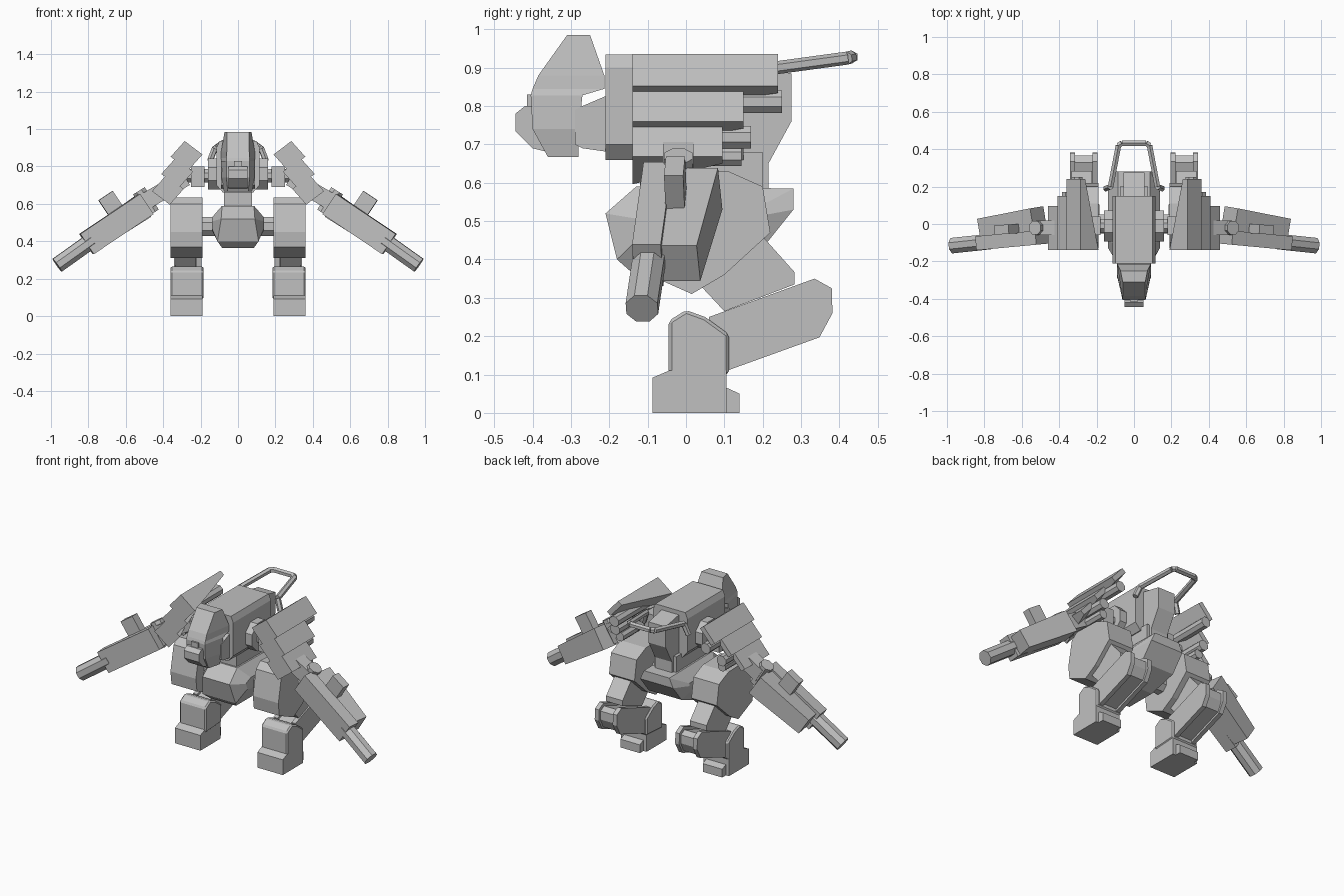
import bpy, bmesh, math
from mathutils import Vector

if "Cube" in bpy.data.objects:
    bpy.data.objects.remove(bpy.data.objects["Cube"])

grey = bpy.data.materials.new("armour grey")
grey.diffuse_color = (0.53, 0.53, 0.53, 1)
grey.use_nodes = True
grey.node_tree.nodes["Principled BSDF"].inputs["Base Color"].default_value = grey.diffuse_color


def finish(name, bm, mirror=False, bevel=0):
    bmesh.ops.recalc_face_normals(bm, faces=bm.faces)
    me = bpy.data.meshes.new(name)
    bm.to_mesh(me)
    bm.free()
    me.materials.append(grey)
    ob = bpy.data.objects.new(name, me)
    bpy.context.collection.objects.link(ob)
    if bevel:
        m = ob.modifiers.new("bevel", 'BEVEL')
        m.width, m.segments = bevel, 1
    if mirror:
        ob.modifiers.new("mirror", 'MIRROR')
    return ob


def loft(name, rings, **kw):
    """Skin closed rings of equal length and cap both ends."""
    bm = bmesh.new()
    vs = [[bm.verts.new(p) for p in r] for r in rings]
    n = len(rings[0])
    for a, b in zip(vs, vs[1:]):
        for i in range(n):
            j = (i + 1) % n
            bm.faces.new((a[i], a[j], b[j], b[i]))
    bm.faces.new(vs[0])
    bm.faces.new(vs[-1])
    return finish(name, bm, **kw)


def side_prism(name, yz, x0, x1, **kw):
    return loft(name, [[(x, y, z) for y, z in yz] for x in (x0, x1)], **kw)


def beam(name, a, b, width, height, end=1.0, **kw):
    """Box from a to b; width lies across, height lies in the upright plane."""
    a, b = Vector(a), Vector(b)
    d = (b - a).normalized()
    side = d.cross(Vector((0, 0, 1))).normalized()
    up = side.cross(d)
    ring = lambda p, s: [p + side * i * width * s / 2 + up * j * height * s / 2
                         for i, j in ((-1, -1), (1, -1), (1, 1), (-1, 1))]
    return loft(name, [ring(a, 1), ring(b, end)], **kw)


def rod(name, a, b, r, n=8, **kw):
    a, b = Vector(a), Vector(b)
    q = (b - a).to_track_quat('Z', 'Y')
    ring = [q @ Vector((r * math.cos((i + .5) * math.tau / n),
                        r * math.sin((i + .5) * math.tau / n), 0)) for i in range(n)]
    return loft(name, [[p + c for c in ring] for p in (a, b)], **kw)


# Head: tapered hood, jaw and brow block
hood = [(.985, -.31, -.25, .06, .072), (.88, -.385, -.213, .06, .09), (.845, -.40, -.213, .062, .09),
        (.828, -.405, -.27, .062, .09), (.74, -.40, -.28, .062, .09), (.667, -.36, -.28, .055, .075)]
loft("head_hood", [[(-f, y0, z), (f, y0, z), (b, y1, z), (-b, y1, z)] for z, y0, y1, f, b in hood])
side_prism("jaw", [(-.39, .80), (-.42, .80), (-.445, .78), (-.445, .735), (-.40, .69), (-.36, .68)], -.05, .05)
side_prism("brow_block", [(-.36, .83), (-.415, .83), (-.415, .78), (-.36, .78)], -.022, .022)
side_prism("neck", [(-.29, .79), (-.27, .80), (-.2, .83), (-.2, .68), (-.27, .69), (-.29, .7)], -.09, .09)

# Torso
section = [(-.10, .935), (.10, .935), (.115, .90), (.115, .70), (.08, .66), (-.08, .66), (-.115, .70), (-.115, .90)]
loft("torso", [[(x, y, z) for x, z in section] for y in (-.21, .15)])
side_prism("torso_back", [(.1, .92), (.275, .885), (.275, .76), (.215, .65), (.215, .58), (.1, .58)], -.057, .057)
side_prism("waist", [(-.12, .68), (.2, .68), (.2, .56), (-.12, .56)], -.075, .075)
rod("shoulder_drum", (-.16, -.01, .76), (.16, -.01, .76), .09)

# Rear handle made of joined bars
path = [(.15, .19, .83), (.125, .2, .895), (.083, .42, .925), (.065, .432, .928), (0, .432, .928)]
for i, (a, b) in enumerate(zip(path, path[1:])):
    rod(f"handle_bar_{i}", a, b, .017, 6, mirror=True)

# Pelvis and hip axle
hips = [(-.21, .52, .09), (-.13, .59, .085), (.28, .585, .085), (.28, .53, .11), (.2, .43, .11),
        (.05, .365, .085), (-.14, .365, .085), (-.18, .40, .11)]
loft("pelvis", [[(s * (.14 if w else h), y * (.6 if w else 1), .5 + (z - .5) * (.3 if w else 1))
                 for y, z, h in hips] for s, w in ((-1, 1), (-1, 0), (1, 0), (1, 1))])
rod("hip_axle", (-.22, 0, .48), (.22, 0, .48), .055)

# Legs: thigh block, shin, calf with raised side plates, ankle and foot
side_prism("thigh", [(-.12, .37), (-.13, .45), (-.10, .60), (-.06, .635), (.11, .63), (.2, .59), (.22, .47),
                     (.10, .36), (.015, .31)], .19, .36, mirror=True)
side_prism("shin", [(.03, .34), (.1, .265), (.283, .335), (.283, .367), (.2, .46)], .225, .335, mirror=True)
calf = [(.06, .25), (.335, .35), (.38, .325), (.382, .26), (.348, .197), (.065, .095)]
side_prism("calf_inner_plate", calf, .195, .222, mirror=True)
side_prism("calf_outer_plate", calf, .315, .342, mirror=True)
side_prism("calf_core", [(.06, .235), (.33, .33), (.365, .312), (.367, .262), (.34, .207), (.065, .11)],
           .22, .317, mirror=True)
side_prism("ankle", [(-.045, .09), (-.045, .24), (0, .268), (.05, .25), (.112, .205), (.112, .10)],
           .185, .36, mirror=True, bevel=.008)
side_prism("foot", [(-.087, 0), (-.087, .092), (-.045, .11), (.105, .11), (.105, 0)], .19, .36, mirror=True)
side_prism("heel", [(.1, 0), (.1, .065), (.107, .065), (.14, .05), (.14, 0)], .21, .34, mirror=True)

# Shoulder pods: wedges stepped outward and downward, thin at the rear, with nozzles
for i, back in enumerate((.24, .15, .095)):
    mid = Vector((.275 + .05 * i, 0, .858 - .092 * i))
    top, outer, low, inner = [mid + Vector((u, 0, v)) for u, v in
                              ((.01, .078), (.085, -.006), (-.01, -.078), (-.085, .006))]
    rings = []
    for y, t in ((-.14, 1), (back, .25)):
        ring = (top, outer, outer.lerp(low, t), top.lerp(inner, t))
        rings.append([p + Vector((0, y, 0)) for p in ring])
    loft(f"shoulder_pod_{i}", rings, mirror=True)
    if i:
        c = mid + Vector((-.02, 0, .045))
        rod(f"pod_nozzle_{i}", c + Vector((0, -.05, 0)), c + Vector((0, .25 - .08 * (i - 1), 0)), .032, mirror=True)
rod("pod_nozzle_low", (.34, -.05, .67), (.34, .145, .67), .028, mirror=True)

# Arms
rod("shoulder_axle", (.12, -.01, .75), (.32, -.01, .75), .04, mirror=True)
side_prism("shoulder_joint", [(-.06, .69), (.04, .69), (.04, .80), (-.06, .80)], .18, .25, mirror=True)
beam("upper_arm", (.28, -.02, .74), (.5, -.02, .61), .08, .09, mirror=True)
rod("elbow", (.455, -.02, .55), (.53, -.02, .67), .04, mirror=True)
beam("gun_body", (.49, -.07, .6), (.81, -.10, .385), .075, .13, mirror=True)
rod("gun_barrel", (.78, -.095, .405), (.967, -.115, .272), .045, mirror=True)
beam("forearm", (.51, .025, .585), (.80, -.022, .39), .13, .13, .85, mirror=True)
beam("gun_sight", (.635, -.025, .615), (.71, -.03, .565), .05, .13, mirror=True)
